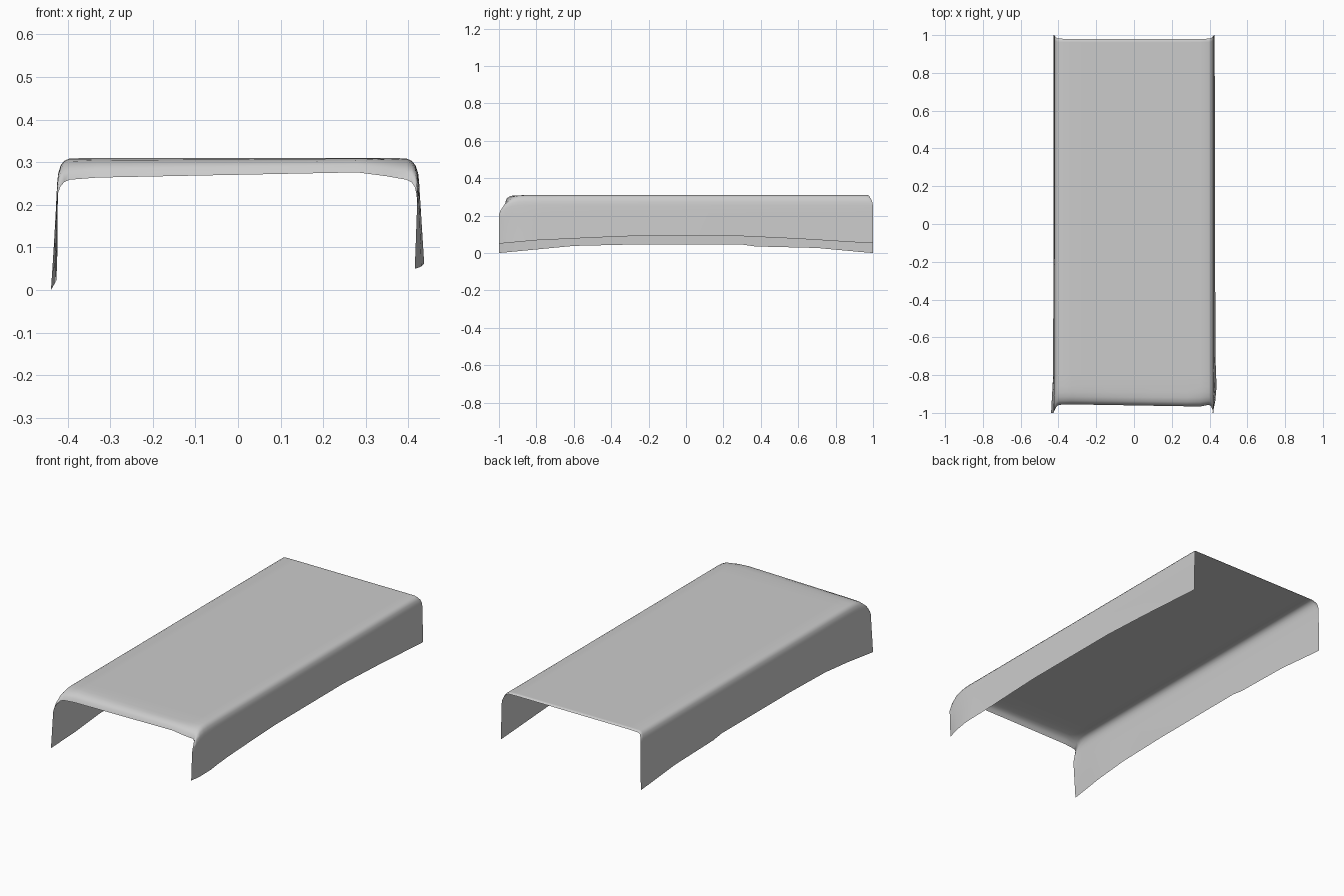
import bpy, bmesh

if "Cube" in bpy.data.objects:
    bpy.data.objects.remove(bpy.data.objects["Cube"])


def lerp_table(table, v):
    for (a, fa), (b, fb) in zip(table, table[1:]):
        if v <= b:
            t = max(0.0, (v - a) / (b - a))
            return fa + (fb - fa) * t
    return table[-1][1]


# Stations along the length: wall y, then how the top sheet rolls over at the front
STATIONS = [-1, -.985, -.965, -.935, -.9, -.86, -.8, -.7, -.6, -.45, -.3,
            0, .3, .37, .6, .7, .85, .93, .975, .99, 1]
TOP_Y = [(-1, -.955), (-.985, -.948), (-.965, -.935), (-.935, -.915), (-.9, -.89),
         (-.86, -.86), (.93, .93), (.975, .962), (1, .98)]
TOP_Z = [(-1, .26), (-.985, .28), (-.965, .293), (-.935, .303), (-.9, .308),
         (-.86, .31), (.99, .31), (1, .304)]
# Wavy lower edges of the two walls
LOW_LEFT = [(-1, .0), (-.6, .038), (-.3, .045), (.3, .045), (.37, .035), (.7, .027), (.96, .003), (1, .0)]
LOW_RIGHT = [(-1, .05), (-.8, .068), (-.5, .082), (-.3, .09), (.3, .09), (.6, .076), (.96, .054), (1, .052)]
# Sideways flare of the walls near the front
FLARE_LEFT = [(-1, .012), (-.8, .001), (1, -.002)]
FLARE_RIGHT = [(-1, -.012), (-.95, .002), (-.86, .01), (-.7, .004), (-.3, .003), (1, .0)]
# Corner bend: x, drop from top, share of the top sheet's y position
BEND = [(.423, .055, .0), (.421, .035, .15), (.416, .018, .45), (.408, .007, .8), (.395, .001, .95)]


def half_profile(s, side):
    low = lerp_table(LOW_LEFT if side < 0 else LOW_RIGHT, s)
    flare = lerp_table(FLARE_LEFT if side < 0 else FLARE_RIGHT, s)
    ty, tz = lerp_table(TOP_Y, s), lerp_table(TOP_Z, s)
    pts = []
    start = tz - BEND[0][1]
    for t in (0, .03, .25, .5, .75):
        z = low + (start - low) * t
        pts.append((side * (.427 - .004 * t + flare * (1 - t * .8)), s, z))
    for x, drop, k in BEND:
        pts.append((side * (x + flare * .2 * (1 - k)), s + (ty - s) * k, tz - drop))
    return pts


# Open sheet cover: left wall, top, right wall
bm = bmesh.new()
rings = []
for s in STATIONS:
    ty, tz = lerp_table(TOP_Y, s), lerp_table(TOP_Z, s)
    front = max(0, (-s - .9) / .1)
    top = []
    for x in (-.33, -.15, .1, .28, .35):
        lift = front * (.004 + .012 * (x + .33) / .6) if x < .3 else front * .007
        slant = front * -.010 * (x + .33) / .6
        top.append((x, ty + slant, tz + lift))
    pts = half_profile(s, -1) + top + half_profile(s, 1)[::-1]
    rings.append([bm.verts.new(p) for p in pts])
for a, b in zip(rings, rings[1:]):
    for i in range(len(a) - 1):
        bm.faces.new((a[i], a[i + 1], b[i + 1], b[i])).smooth = True
bmesh.ops.recalc_face_normals(bm, faces=bm.faces)
if sum(f.normal.z * f.calc_area() for f in bm.faces) < 0:
    bmesh.ops.reverse_faces(bm, faces=bm.faces)
mesh = bpy.data.meshes.new("cover_panel")
bm.to_mesh(mesh)
bm.free()
cover = bpy.data.objects.new("cover_panel", mesh)
bpy.context.collection.objects.link(cover)
